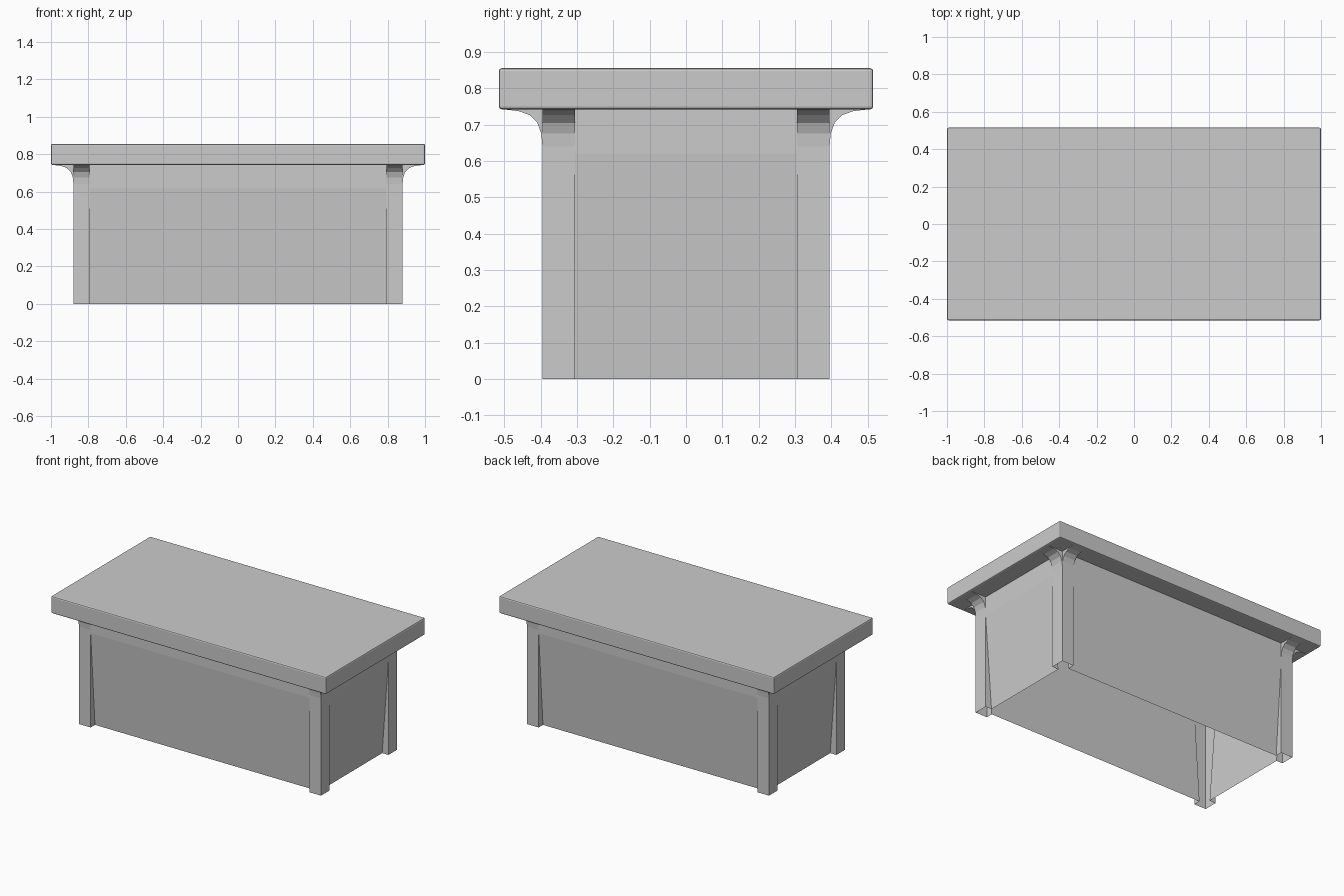
import bpy, bmesh

if "Cube" in bpy.data.objects:
    bpy.data.objects.remove(bpy.data.objects["Cube"])

X, Y = 0.88, 0.395        # outer faces of the legs
XI, YI = 0.795, 0.305     # inner edges of the legs
UNDER, TOP = 0.742, 0.855 # table top underside and surface


def add_object(name, bm):
    bmesh.ops.recalc_face_normals(bm, faces=bm.faces[:])
    mesh = bpy.data.meshes.new(name)
    bm.to_mesh(mesh)
    bm.free()
    ob = bpy.data.objects.new(name, mesh)
    bpy.context.collection.objects.link(ob)
    return ob


# Table top: slab with slightly eased edges
bm = bmesh.new()
bmesh.ops.create_cube(bm, size=1)
for v in bm.verts:
    v.co.x *= 2.0
    v.co.y *= 1.03
    v.co.z = (UNDER + TOP) / 2 + v.co.z * (TOP - UNDER)
bmesh.ops.bevel(bm, geom=bm.edges[:], offset=0.008, segments=2,
                profile=0.5, affect='EDGES')
add_object("table_top", bm)


# Body: open shell of corner legs with panels leaning inwards towards the floor
def outline(d):
    corner = [(XI, Y - d), (XI, Y), (X, Y), (X, YI), (X - d, YI)]
    pts = []
    for sx, sy in ((1, 1), (1, -1), (-1, -1), (-1, 1)):
        c = [(sx * x, sy * y) for x, y in corner]
        pts += c if sx * sy > 0 else c[::-1]
    return pts


bm = bmesh.new()
rings = [[bm.verts.new((x, y, z)) for x, y in outline(d)]
         for z, d in ((0, 0.045), (0.62, 0), (UNDER, 0))]
n = len(rings[0])
for lo, hi in zip(rings, rings[1:]):
    for i in range(n):
        j = (i + 1) % n
        bm.faces.new((lo[i], lo[j], hi[j], hi[i]))
bmesh.ops.remove_doubles(bm, verts=bm.verts[:], dist=1e-4)
add_object("legs_and_panels", bm)

# Brackets: curved flare from each leg face out to the underside of the top
FLARE = [(0, 0.64), (0.003, 0.675), (0.014, 0.705), (0.035, 0.726),
         (0.065, 0.737), (0.108, UNDER)]


def bracket(name, place):
    bm = bmesh.new()
    sides = [[bm.verts.new(place(o, z, t)) for o, z in FLARE + [(0, UNDER)]]
             for t in (0, 1)]
    a, b = sides
    for i in range(len(FLARE) - 1):
        bm.faces.new((a[i], a[i + 1], b[i + 1], b[i]))
    bm.faces.new(a)
    bm.faces.new(b)
    add_object(name, bm)


for sx, side in ((1, "right"), (-1, "left")):
    for sy, end in ((1, "back"), (-1, "front")):
        bracket(f"side_bracket_{end}_{side}", lambda o, z, t:
                (sx * (X + o), sy * (YI + t * (Y - YI)), z))
        bracket(f"long_bracket_{end}_{side}", lambda o, z, t:
                (sx * (XI + t * (X - XI)), sy * (Y + o), z))
